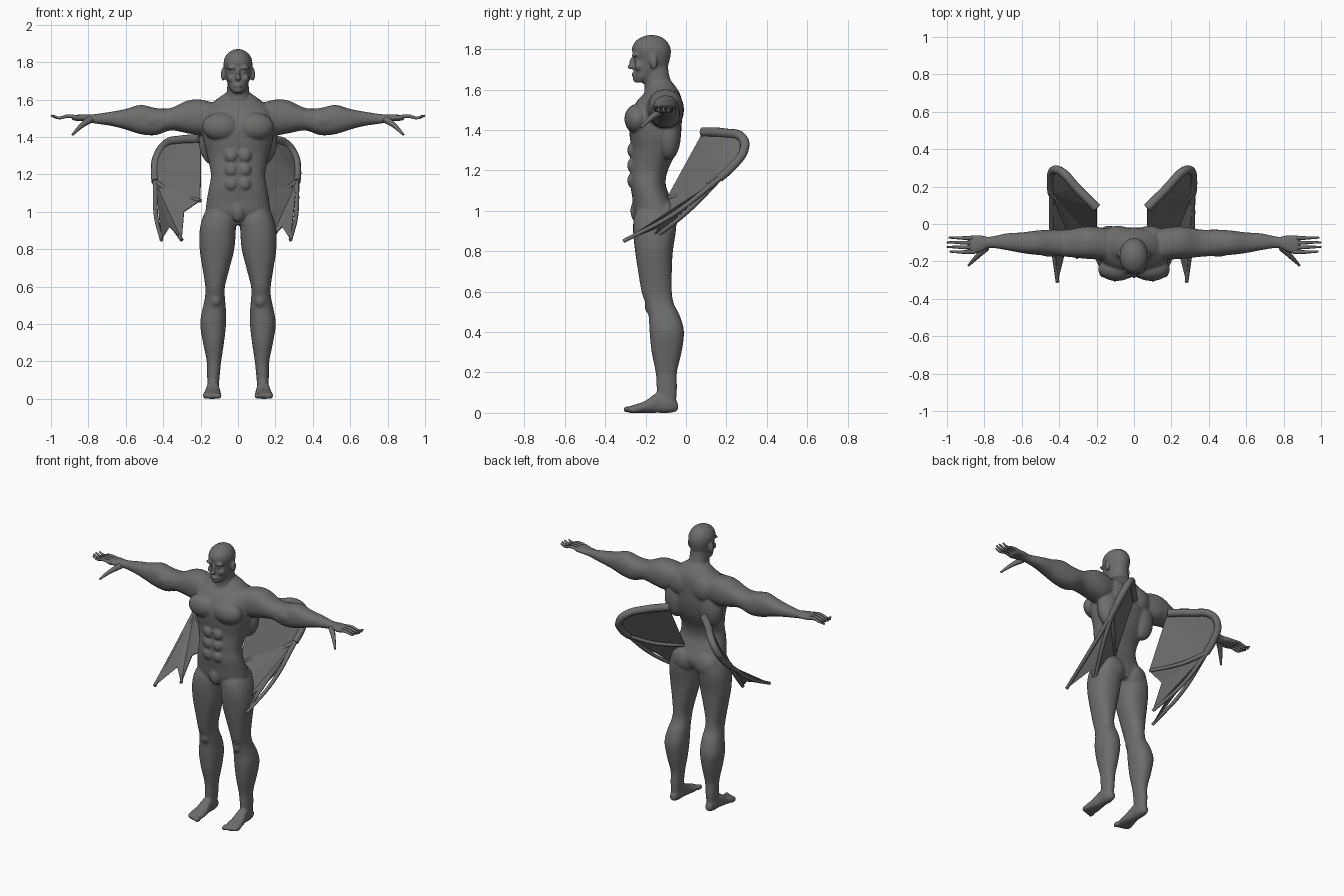
import bpy
import bmesh
from math import cos, sin, pi, copysign
from mathutils import Matrix, Vector

default = bpy.data.objects.get("Cube")
if default:
    bpy.data.objects.remove(default, do_unlink=True)

SIDES = (("left", 1), ("right", -1))


def make_material(name, colour):
    mat = bpy.data.materials.new(name)
    mat.use_nodes = True
    mat.diffuse_color = colour
    mat.node_tree.nodes["Principled BSDF"].inputs["Base Color"].default_value = colour
    return mat


STONE = make_material("stone grey", (.15, .155, .15, 1))


def add_object(name, mesh):
    obj = bpy.data.objects.new(name, mesh)
    bpy.context.scene.collection.objects.link(obj)
    mesh.materials.clear()
    mesh.materials.append(STONE)
    return obj


def activate(obj):
    bpy.ops.object.select_all(action="DESELECT")
    obj.select_set(True)
    bpy.context.view_layer.objects.active = obj


def resample(rows, steps=4):
    """Catmull-Rom interpolation of section rows."""
    rows = [Vector(r) for r in rows]
    out = []
    for i in range(len(rows) - 1):
        a, b, c = rows[max(i - 1, 0)], rows[i], rows[i + 1]
        d = rows[min(i + 2, len(rows) - 1)]
        for k in range(steps):
            t = k / steps
            out.append(b + (c - a) * (t / 2) + (a * 2 - b * 5 + c * 4 - d) * (t * t / 2)
                       + (b * 3 - a - c * 3 + d) * (t ** 3 / 2))
    return out + [rows[-1]]


def loft(bm, axis, rows, side=1, count=32, power=.88):
    """Rounded sections along an axis; each row is position, then two ranges."""
    u, v = [i for i in range(3) if i != axis]
    rings = []
    for pos, a0, a1, b0, b1 in resample(rows):
        ring = []
        for k in range(count):
            c, s = cos(2 * pi * k / count), sin(2 * pi * k / count)
            co = Vector()
            co[axis] = pos
            co[u] = (a0 + a1) / 2 + (a1 - a0) / 2 * copysign(abs(c) ** power, c)
            co[v] = (b0 + b1) / 2 + (b1 - b0) / 2 * copysign(abs(s) ** power, s)
            co.x *= side
            ring.append(bm.verts.new(co))
        rings.append(ring)
    for low, high in zip(rings, rings[1:]):
        for k in range(count):
            n = (k + 1) % count
            bm.faces.new((low[k], low[n], high[n], high[k]))
    bm.faces.new(rings[0])
    bm.faces.new(rings[-1])


def symmetric(rows):
    return [(z, -w, w, front, back) for z, w, front, back in rows]


def muscle(bm, centre, size):
    """Ellipsoid, repeated on the other side when off the middle."""
    for side in ((1, -1) if centre[0] else (1,)):
        place = Matrix.Translation((centre[0] * side, centre[1], centre[2]))
        bmesh.ops.create_uvsphere(bm, u_segments=24, v_segments=16, radius=1,
                                  matrix=place @ Matrix.Diagonal((*size, 1)))


def tube(name, points, radii):
    """Smooth tapered tube through a few points."""
    curve = bpy.data.curves.new(name, "CURVE")
    curve.dimensions = "3D"
    curve.bevel_depth = 1
    curve.bevel_resolution = 3
    curve.resolution_u = 6
    curve.use_fill_caps = True
    spline = curve.splines.new("BEZIER")
    spline.bezier_points.add(len(points) - 1)
    for i, (bp, co) in enumerate(zip(spline.bezier_points, points)):
        bp.co = co
        bp.handle_left_type = bp.handle_right_type = "AUTO"
        bp.radius = radii[0] + (radii[1] - radii[0]) * i / (len(points) - 1)
    temp = bpy.data.objects.new(name + "_path", curve)
    bpy.context.scene.collection.objects.link(temp)
    graph = bpy.context.evaluated_depsgraph_get()
    mesh = bpy.data.meshes.new_from_object(temp.evaluated_get(graph))
    bpy.data.objects.remove(temp, do_unlink=True)
    obj = add_object(name, mesh)
    activate(obj)
    bpy.ops.object.shade_smooth_by_angle(angle=pi / 3)
    return obj


bm = bmesh.new()

# Torso, neck and head
loft(bm, 2, symmetric([
    (.93, .12, -.22, -.07), (.99, .17, -.255, -.05), (1.06, .167, -.265, -.075),
    (1.13, .155, -.275, -.1), (1.2, .145, -.275, -.09), (1.3, .165, -.27, -.045),
    (1.38, .185, -.28, -.025), (1.46, .19, -.28, -.02), (1.54, .18, -.245, -.02),
    (1.59, .13, -.2, -.035), (1.64, .06, -.18, -.07)]))
loft(bm, 2, symmetric([
    (1.55, .08, -.21, -.05), (1.61, .062, -.205, -.065), (1.68, .057, -.21, -.085),
    (1.74, .05, -.2, -.09)]))
loft(bm, 2, symmetric([
    (1.635, .025, -.25, -.2), (1.66, .045, -.258, -.16), (1.7, .06, -.258, -.1),
    (1.75, .071, -.254, -.08), (1.8, .077, -.268, -.075), (1.84, .062, -.25, -.095),
    (1.862, .035, -.215, -.125), (1.87, .012, -.19, -.155)]), power=1)

# Arms, legs and feet
for _, side in SIDES:
    loft(bm, 0, [
        (.12, -.2, -.03, 1.43, 1.58), (.2, -.19, -.015, 1.41, 1.6),
        (.27, -.185, -.015, 1.42, 1.595), (.36, -.175, -.03, 1.435, 1.555),
        (.44, -.17, -.03, 1.41, 1.555), (.52, -.165, -.035, 1.415, 1.572),
        (.6, -.155, -.045, 1.44, 1.55), (.68, -.14, -.05, 1.46, 1.535),
        (.77, -.128, -.068, 1.473, 1.522), (.82, -.15, -.06, 1.483, 1.522),
        (.87, -.16, -.06, 1.487, 1.518), (.89, -.15, -.07, 1.493, 1.513)], side)
    loft(bm, 2, [
        (.04, .105, .16, -.14, -.05), (.12, .098, .165, -.145, -.045),
        (.2, .09, .167, -.15, -.045), (.3, .075, .187, -.17, -.022),
        (.4, .064, .202, -.18, -.01), (.48, .065, .19, -.185, -.03),
        (.54, .07, .177, -.2, -.06), (.6, .07, .175, -.22, -.07),
        (.7, .045, .19, -.237, -.07), (.8, .02, .205, -.252, -.065),
        (.9, .012, .205, -.262, -.05), (.98, .01, .185, -.255, -.05),
        (1.04, .04, .15, -.22, -.09)], side)
    loft(bm, 1, [
        (-.285, .1, .175, 0, .03), (-.25, .09, .188, 0, .042),
        (-.2, .092, .18, 0, .06), (-.14, .1, .168, 0, .1),
        (-.08, .102, .165, 0, .09), (-.04, .115, .15, .01, .05)], side)
for toe in range(5):
    muscle(bm, (.1 + .019 * toe, -.285 + .008 * toe, .017), (.012, .028, .017))

# Chest, back, belly and limb muscles
muscle(bm, (.092, -.24, 1.455), (.1, .065, .075))
for row in range(3):
    muscle(bm, (.036, -.265, 1.15 + .075 * row), (.035, .026, .037))
muscle(bm, (0, -.245, 1), (.035, .03, .055))
muscle(bm, (.13, -.085, 1.38), (.08, .06, .13))
muscle(bm, (.085, -.055, 1.5), (.08, .045, .08))
muscle(bm, (.085, -.1, .97), (.085, .06, .085))
muscle(bm, (.24, -.1, 1.515), (.1, .085, .083))
muscle(bm, (.45, -.13, 1.49), (.08, .045, .05))
muscle(bm, (.12, -.18, .53), (.03, .025, .04))

# Face and ears
muscle(bm, (.032, -.253, 1.77), (.03, .016, .01))
muscle(bm, (.03, -.246, 1.748), (.014, .012, .009))
muscle(bm, (.04, -.235, 1.715), (.02, .02, .022))
muscle(bm, (0, -.264, 1.735), (.01, .017, .03))
muscle(bm, (0, -.272, 1.713), (.016, .02, .012))
muscle(bm, (0, -.259, 1.675), (.024, .012, .01))
muscle(bm, (0, -.246, 1.65), (.022, .018, .015))
muscle(bm, (.08, -.16, 1.735), (.012, .02, .036))

# Fuse the anatomy into one smooth skin
bmesh.ops.recalc_face_normals(bm, faces=bm.faces)
mesh = bpy.data.meshes.new("body")
bm.to_mesh(mesh)
bm.free()
body = add_object("body", mesh)
fuse = body.modifiers.new("fuse", "REMESH")
fuse.mode = "VOXEL"
fuse.voxel_size = .0065
soften = body.modifiers.new("soften", "SMOOTH")
soften.factor = .5
soften.iterations = 6
activate(body)
for modifier in (fuse.name, soften.name):
    bpy.ops.object.modifier_apply(modifier=modifier)
bpy.ops.object.shade_smooth()

# Wing outline, measured outward from the line between both wings
WING_MIDDLE = -.064
wrist = (.378, .165, 1.16)
arm_path = [(.135, .085, 1.39), (.24, .19, 1.385), (.325, .28, 1.36),
            (.367, .287, 1.3), (.38, .235, 1.225), wrist]
tips = [(.345, -.31, .85), (.237, -.18, .85), (.137, -.095, 1.06)]
bends = [(.375, -.06, .985), (.33, .01, 1.0), (.27, .05, 1.095)]
notches = [(.3, -.13, .92), (.225, -.08, 1.0)]
outline = arm_path[-2::-1] + [tips[2], notches[1], tips[1], notches[0], tips[0]]

for label, side in SIDES:
    # Fingers and thumb
    for i, reach in enumerate((.985, 1, 1, .99)):
        y = -.148 + .025 * i
        tube(f"{label}_finger_{i + 1}",
             [(side * .85, y, 1.503), (side * .91, y - .002, 1.512),
              (side * .96, y, 1.502), (side * reach, y, 1.515)], (.012, .005))
    tube(f"{label}_thumb", [(side * .79, -.125, 1.495), (side * .84, -.175, 1.458),
                            (side * .885, -.222, 1.412)], (.02, .006))

    def place(p):
        return (WING_MIDDLE + side * p[0], p[1], p[2])

    # Wing bones
    tube(f"{label}_wing_arm", [place(p) for p in arm_path], (.025, .021))
    for i, (bend, tip) in enumerate(zip(bends, tips)):
        tube(f"{label}_wing_rib_{i + 1}", [place(wrist), place(bend), place(tip)], (.014, .01))

    # Wing skin fanned out from the wrist
    skin = bpy.data.meshes.new(f"{label}_wing_skin")
    fan = [(0, i, i + 1) for i in range(1, len(outline))]
    skin.from_pydata([place(p) for p in [wrist] + outline], [], fan)
    wing = add_object(f"{label}_wing_skin", skin)
    thick = wing.modifiers.new("thickness", "SOLIDIFY")
    thick.thickness = .005
    thick.offset = 0
